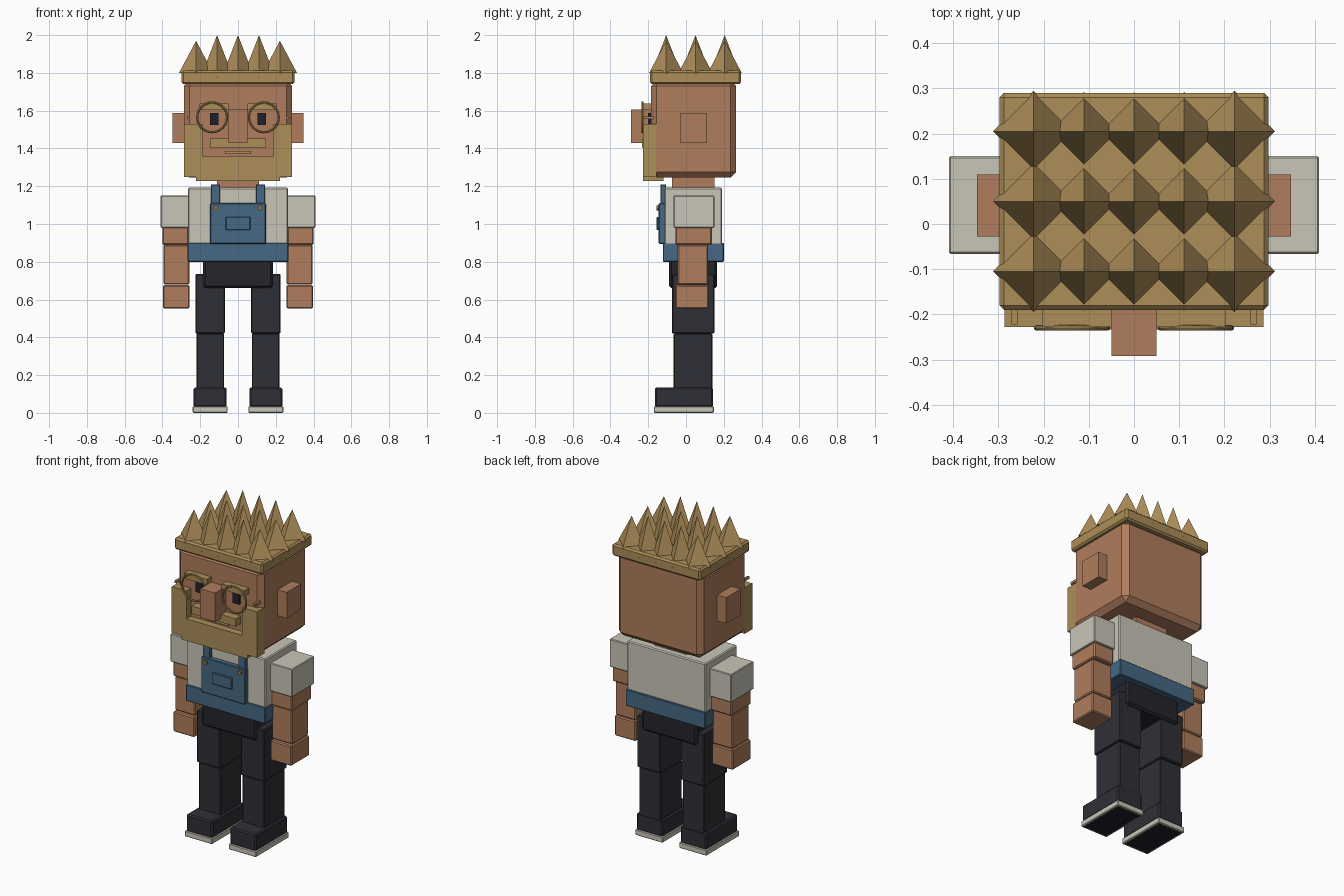
import bpy
from math import pi

cube = bpy.data.objects.get("Cube")
if cube:
    bpy.data.objects.remove(cube, do_unlink=True)


def material(name, rgb):
    # 8-bit display colour converted to linear
    lin = [((c / 255 + 0.055) / 1.055) ** 2.4 for c in rgb] + [1]
    m = bpy.data.materials.new(name)
    m.use_nodes = True
    m.diffuse_color = lin
    m.node_tree.nodes["Principled BSDF"].inputs["Base Color"].default_value = lin
    return m


skin = material("skin", (176, 125, 93))
hair = material("sandy hair", (172, 141, 88))
cream = material("cream", (201, 198, 184))
denim = material("denim blue", (70, 104, 131))
trousers = material("dark trousers", (47, 47, 55))
charcoal = material("charcoal", (38, 37, 43))
black = material("eye black", (32, 32, 42))
brass = material("brass", (150, 115, 55))


def finish(name, mat):
    ob = bpy.context.object
    ob.name = name
    ob.data.materials.append(mat)
    return ob


def box(name, mat, x, y, z, bevel=0.0):
    """Box from (min, max) ranges, with an optional chamfer."""
    ranges = (x, y, z)
    bpy.ops.mesh.primitive_cube_add(size=1, location=[(a + b) / 2 for a, b in ranges])
    ob = finish(name, mat)
    ob.scale = [b - a for a, b in ranges]
    bpy.ops.object.transform_apply(location=False, rotation=False, scale=True)
    if bevel:
        mod = ob.modifiers.new("chamfer", "BEVEL")
        mod.width = bevel
        mod.segments = 1
    return ob


def pair(name, mat, x, y, z, bevel=0.0):
    """Matching boxes on both sides."""
    box("left_" + name, mat, x, y, z, bevel)
    box("right_" + name, mat, (-x[1], -x[0]), y, z, bevel)


# Legs and shoes
pair("sole", cream, (0.055, 0.24), (-0.17, 0.147), (0, 0.035), 0.004)
pair("sole_tread", black, (0.067, 0.228), (-0.158, 0.135), (-0.001, 0.004))
pair("shoe", trousers, (0.06, 0.235), (-0.165, 0.142), (0.03, 0.135), 0.008)
pair("lower_leg", trousers, (0.073, 0.22), (-0.065, 0.14), (0.12, 0.42), 0.005)
pair("upper_leg", trousers, (0.07, 0.226), (-0.075, 0.15), (0.42, 0.735), 0.005)
box("pelvis", charcoal, (-0.185, 0.185), (-0.09, 0.165), (0.66, 0.82), 0.012)

# Torso and overalls
box("shirt", cream, (-0.265, 0.265), (-0.115, 0.19), (0.88, 1.192), 0.006)
box("overall_waist", denim, (-0.267, 0.267), (-0.122, 0.2), (0.8, 0.9), 0.004)
box("bib", denim, (-0.148, 0.148), (-0.145, -0.11), (0.895, 1.11), 0.004)
box("bib_pocket", denim, (-0.066, 0.066), (-0.156, -0.14), (0.968, 1.038), 0.004)
pair("strap", denim, (0.095, 0.143), (-0.135, -0.105), (1.1, 1.21), 0.003)
for side, s in (("left", 1), ("right", -1)):
    bpy.ops.mesh.primitive_cylinder_add(vertices=12, radius=0.013, depth=0.014,
                                        location=(s * 0.117, -0.148, 1.085),
                                        rotation=(pi / 2, 0, 0))
    finish(side + "_button", brass)

# Arms
pair("sleeve", cream, (0.262, 0.41), (-0.066, 0.15), (0.98, 1.15), 0.004)
pair("upper_arm", skin, (0.262, 0.4), (-0.055, 0.137), (0.89, 0.985), 0.006)
pair("forearm", skin, (0.258, 0.395), (-0.044, 0.117), (0.68, 0.89), 0.006)
pair("hand", skin, (0.256, 0.398), (-0.056, 0.119), (0.553, 0.676), 0.006)

# Neck, head, ears and nose
box("neck", skin, (-0.11, 0.11), (-0.075, 0.15), (1.18, 1.27))
box("head", skin, (-0.287, 0.287), (-0.185, 0.266), (1.246, 1.76), 0.03)
pair("ear", skin, (0.25, 0.348), (-0.028, 0.11), (1.43, 1.588))
box("nose", skin, (-0.05, 0.05), (-0.292, -0.17), (1.43, 1.605))

# Beard, moustache, mouth and brows
pair("beard_side", hair, (0.188, 0.287), (-0.228, -0.155), (1.25, 1.53))
box("beard_front", hair, (-0.188, 0.188), (-0.228, -0.155), (1.25, 1.36))
box("beard_chin", hair, (-0.222, 0.222), (-0.228, -0.118), (1.227, 1.252))
box("moustache", hair, (-0.148, 0.148), (-0.234, -0.17), (1.405, 1.452))
box("mouth", hair, (-0.07, 0.07), (-0.193, -0.18), (1.37, 1.386))
pair("eyebrow", hair, (0.05, 0.203), (-0.228, -0.17), (1.603, 1.637))

# Eyes and spectacles
pair("eye", black, (0.103, 0.147), (-0.2, -0.18), (1.525, 1.587))
pair("spectacle_hinge", hair, (0.258, 0.271), (-0.222, -0.15), (1.555, 1.57))
for side, s in (("left", 1), ("right", -1)):
    bpy.ops.mesh.primitive_torus_add(major_radius=0.079, minor_radius=0.006,
                                     major_segments=24, minor_segments=8,
                                     location=(s * 0.137, -0.23, 1.565),
                                     rotation=(pi / 2, 0, 0))
    finish(side + "_spectacle_rim", hair)
    bpy.ops.object.shade_smooth_by_angle()

# Hair slab with rows of pyramid spikes, the outer columns shorter
box("hair_base", hair, (-0.298, 0.298), (-0.19, 0.29), (1.74, 1.812), 0.01)
for row in range(3):
    for col in range(-2, 3):
        bottom, top, radius = (1.8, 1.97, 0.09) if abs(col) == 2 else (1.775, 2.0, 0.087)
        bpy.ops.mesh.primitive_cone_add(vertices=4, radius1=radius, radius2=0,
                                        depth=top - bottom,
                                        location=(col * 0.111, -0.105 + row * 0.155,
                                                  (bottom + top) / 2))
        finish(f"hair_spike_{row + 1}_{col + 3}", hair)
